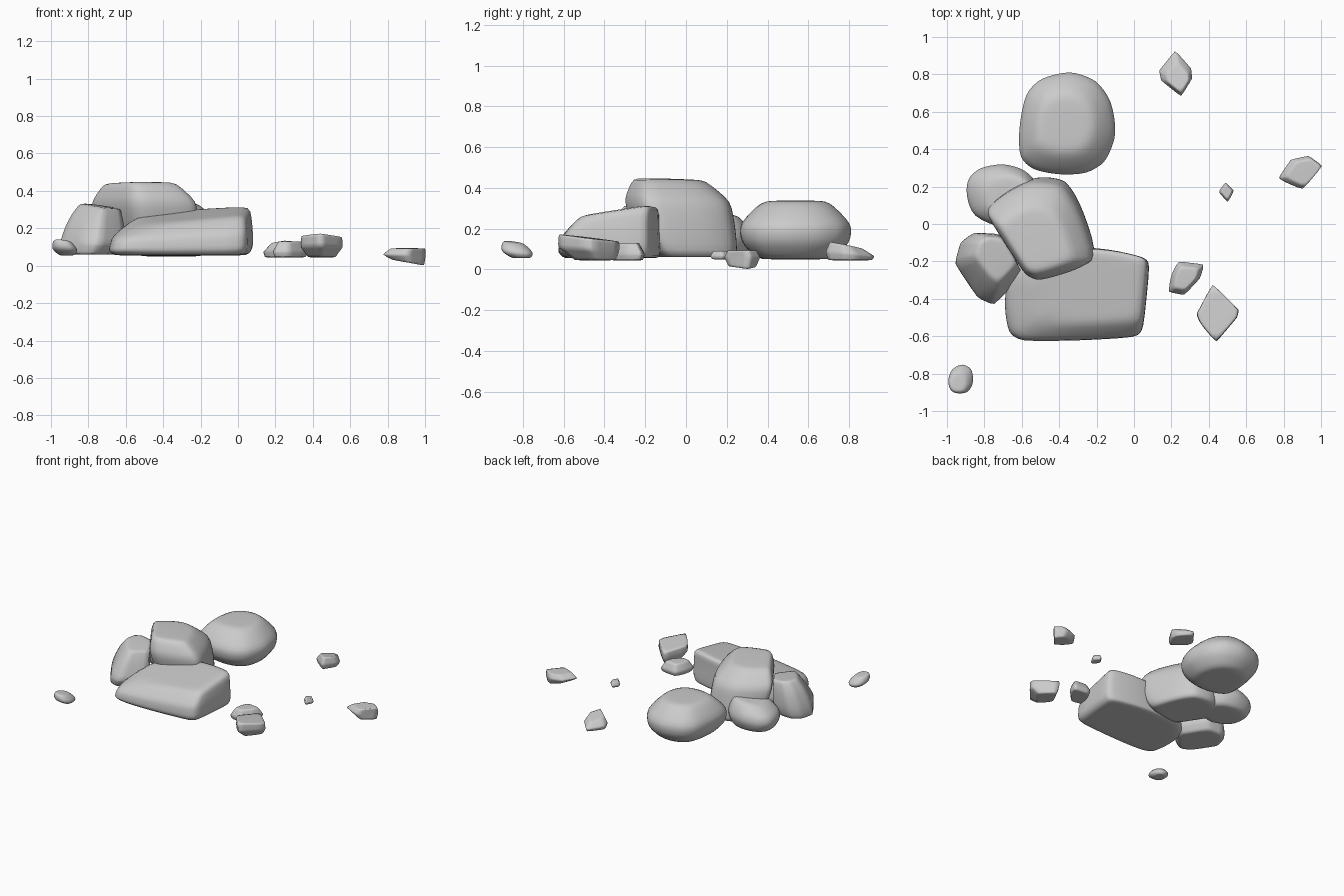
import bpy, bmesh
from mathutils import Vector

cube = bpy.data.objects.get("Cube")
if cube:
    bpy.data.objects.remove(cube, do_unlink=True)

stone = bpy.data.materials.new("grey stone")
stone.use_nodes = True
GREY = (0.6, 0.6, 0.6, 1)
stone.diffuse_color = GREY
stone.node_tree.nodes["Principled BSDF"].inputs["Base Color"].default_value = GREY


def rock(name, outline, rings, tilt=(0, 0), crease=0.35, grow=1.03):
    """Loft a plan outline through rings of (z, scale, dx, dy), tilt the top, then soften."""
    pts = [Vector(p) for p in outline]
    xs, ys = [p.x for p in pts], [p.y for p in pts]
    mid = Vector(((min(xs) + max(xs)) / 2, (min(ys) + max(ys)) / 2))
    low, high = rings[0][0], rings[-1][0]
    # inner rings keep the flat caps from sinking when smoothed
    first, last = rings[0], rings[-1]
    levels = [(first[0], first[1] * 0.5, *first[2:])] + rings
    levels.append((last[0] + 0.01 * (high - low), last[1] * 0.5, *last[2:]))

    bm = bmesh.new()
    loops = []
    for z, scale, dx, dy in levels:
        lift = (z - low) / (high - low)
        loop = []
        for p in pts:
            off = (p - mid) * scale * grow + Vector((dx, dy))
            h = z + lift * (off.x * tilt[0] + off.y * tilt[1])
            loop.append(bm.verts.new((mid.x + off.x, mid.y + off.y, h)))
        loops.append(loop)
    n = len(pts)
    for a, b in zip(loops, loops[1:]):
        for i in range(n):
            j = (i + 1) % n
            bm.faces.new((a[i], a[j], b[j], b[i]))
    bm.faces.new(loops[0])
    bm.faces.new(loops[-1])
    bmesh.ops.recalc_face_normals(bm, faces=bm.faces)

    # partly creased rims give worn but readable edges
    layer = bm.edges.layers.float.new("crease_edge")
    for e in bm.edges:
        if len(e.link_faces) == 2 and e.calc_face_angle() > 0.45:
            e[layer] = crease
    mesh = bpy.data.meshes.new(name)
    bm.to_mesh(mesh)
    bm.free()
    mesh.materials.append(stone)
    for f in mesh.polygons:
        f.use_smooth = True
    obj = bpy.data.objects.new(name, mesh)
    bpy.context.collection.objects.link(obj)
    sub = obj.modifiers.new("soften", 'SUBSURF')
    sub.levels = sub.render_levels = 2
    return obj


# Large boulders
rock("front_slab",
     [(-.69, -.45), (-.66, -.58), (-.6, -.62), (-.3, -.62), (0, -.6), (.04, -.56),
      (.075, -.21), (.04, -.18), (-.2, -.12), (-.55, -.14), (-.67, -.28)],
     [(.055, .93, 0, .01), (.09, 1, 0, 0), (.18, .97, .01, 0), (.262, .8, .06, .04)],
     tilt=(.08, .15))
rock("centre_boulder",
     [(-.79, .07), (-.74, .13), (-.6, .22), (-.5, .235), (-.38, .21), (-.29, .1),
      (-.2, -.18), (-.28, -.24), (-.5, -.3), (-.57, -.27), (-.65, -.15)],
     [(.06, .8, .03, .07), (.2, .96, .01, .02), (.34, .97, -.01, -.01), (.44, .66, -.03, -.05)],
     tilt=(0, -.03))
rock("back_boulder",
     [(-.61, .35), (-.62, .5), (-.58, .7), (-.5, .78), (-.34, .82), (-.2, .77),
      (-.12, .66), (-.09, .48), (-.15, .33), (-.25, .27), (-.4, .26), (-.54, .29)],
     [(.05, .68, 0, 0), (.13, .95, 0, 0), (.22, 1, 0, 0), (.335, .6, -.01, 0)],
     crease=.25)
rock("left_back_boulder",
     [(-.9, .15), (-.89, .24), (-.83, .3), (-.7, .325), (-.58, .29), (-.5, .2),
      (-.55, .03), (-.7, -.03), (-.86, .04)],
     [(.06, .82, 0, 0), (.14, 1, 0, 0), (.2, .93, 0, 0), (.26, .65, .03, 0)],
     tilt=(.1, 0), crease=.25)
rock("left_front_boulder",
     [(-.95, -.21), (-.92, -.1), (-.86, -.055), (-.73, -.06), (-.6, -.27),
      (-.75, -.425), (-.83, -.39)],
     [(.06, .88, -.02, 0), (.12, 1, 0, 0), (.25, .82, .02, .03), (.32, .6, .04, .05)],
     tilt=(-.12, .05), crease=.5, grow=1.06)

# Scattered small stones
rock("front_left_pebble",
     [(-1, -.83), (-.98, -.77), (-.92, -.74), (-.86, -.77), (-.85, -.85),
      (-.88, -.91), (-.96, -.91), (-.99, -.88)],
     [(.055, .55, .01, .02), (.085, 1, 0, 0), (.13, .65, -.015, -.02)],
     tilt=(-.1, -.12), crease=.2)
rock("near_right_stone",
     [(.19, -.36), (.27, -.375), (.35, -.29), (.37, -.22), (.24, -.205), (.2, -.27)],
     [(.045, .9, 0, 0), (.075, 1, 0, 0), (.13, .68, 0, 0)], crease=.5, grow=1.07)
rock("front_right_stone",
     [(.42, -.32), (.56, -.46), (.55, -.5), (.44, -.63), (.35, -.53), (.335, -.48)],
     [(.045, .62, 0, .03), (.1, .95, 0, 0), (.155, .93, 0, 0)],
     tilt=(-.02, -.12), crease=.6, grow=1.07)
rock("back_right_stone",
     [(.22, .92), (.3, .83), (.305, .78), (.25, .69), (.15, .77), (.14, .82)],
     [(.045, .9, 0, 0), (.075, 1, 0, 0), (.115, .66, .01, -.02)],
     tilt=(.03, -.2), crease=.55, grow=1.08)
far = rock("far_right_stone",
           [(.78, .25), (.84, .34), (.93, .36), (1, .31), (.9, .19), (.8, .23)],
           [(.02, .75, .02, 0), (.06, 1, 0, 0), (.093, .8, .02, 0)],
           crease=.6, grow=1.07)
for v in far.data.vertices:      # underside dips toward the outer end
    if v.co.z < .05:
        v.co.z -= (v.co.x - .89) * .18
rock("tiny_right_stone",
     [(.49, .22), (.53, .18), (.525, .16), (.5, .12), (.46, .165), (.46, .18)],
     [(.05, .8, 0, 0), (.065, 1, 0, 0), (.09, .7, 0, 0)], crease=.5, grow=1.08)
